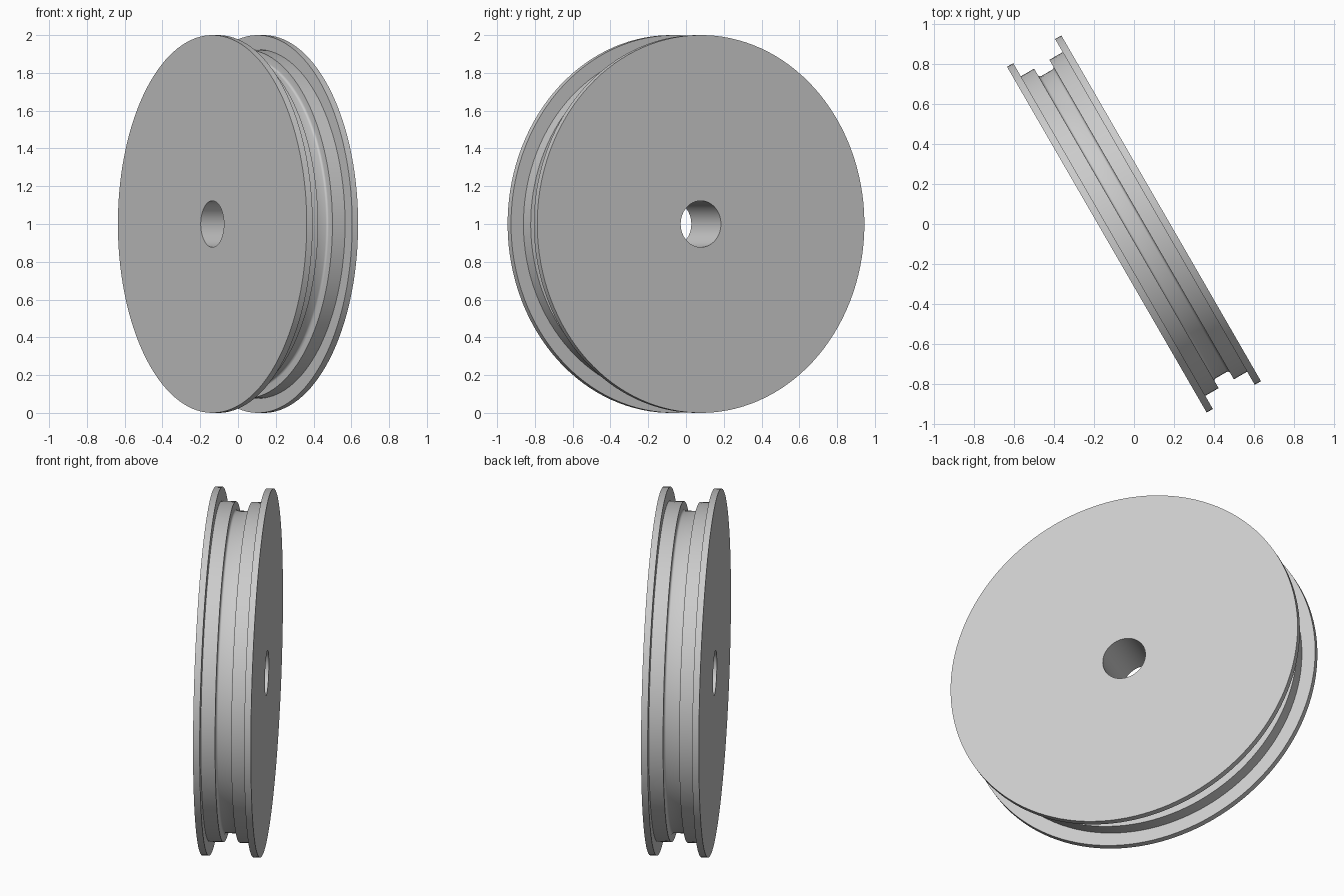
import bpy
import bmesh
from math import radians, sin, cos, pi
from mathutils import Matrix, Vector

cube = bpy.data.objects.get("Cube")
if cube:
    bpy.data.objects.remove(cube, do_unlink=True)

STEPS = 128
HOLE, GROOVE, SHOULDER, FLANGE = 0.123, 0.874, 0.924, 1.0   # radii
GROOVE_S, SHOULDER_S, FLANGE_S = 0.044, 0.121, 0.157        # half widths
FILLET = 0.012

# Single grey material
grey = bpy.data.materials.new("plain_grey")
grey.use_nodes = True
colour = (0.6, 0.6, 0.6, 1)
grey.diffuse_color = colour
grey.node_tree.nodes["Principled BSDF"].inputs["Base Color"].default_value = colour

# Half of the cross-section as (radius, distance along the axle), bore outwards
fillet = [(GROOVE + FILLET * (1 - sin(a)), GROOVE_S - FILLET * (1 - cos(a)))
          for a in (i * pi / 8 for i in range(5))]
half = [(HOLE, FLANGE_S), (FLANGE, FLANGE_S), (FLANGE, SHOULDER_S),
        (SHOULDER, SHOULDER_S), (SHOULDER, GROOVE_S)] + fillet
profile = half + [(r, -s) for r, s in reversed(half)]

# Revolve the closed section around the axle
bm = bmesh.new()
verts = [bm.verts.new((r, 0, s)) for r, s in profile]
edges = [bm.edges.new((v, verts[(i + 1) % len(verts)])) for i, v in enumerate(verts)]
bmesh.ops.spin(bm, geom=verts + edges, cent=(0, 0, 0), axis=(0, 0, 1),
               angle=2 * pi, steps=STEPS, use_merge=False)
bmesh.ops.remove_doubles(bm, verts=bm.verts, dist=1e-4)
bmesh.ops.recalc_face_normals(bm, faces=bm.faces)

# Lay the axle level, turn it thirty degrees from the x axis, and raise it
axle = Vector((cos(radians(30)), sin(radians(30)), 0))
turn = Vector((0, 0, 1)).rotation_difference(axle).to_matrix().to_4x4()
bm.transform(Matrix.Translation((0, 0, FLANGE)) @ turn)

mesh = bpy.data.meshes.new("grooved_wheel")
bm.to_mesh(mesh)
bm.free()
mesh.materials.append(grey)
wheel = bpy.data.objects.new("grooved_wheel", mesh)
bpy.context.collection.objects.link(wheel)

bpy.ops.object.select_all(action="DESELECT")
wheel.select_set(True)
bpy.context.view_layer.objects.active = wheel
bpy.ops.object.shade_smooth_by_angle(angle=radians(30))
